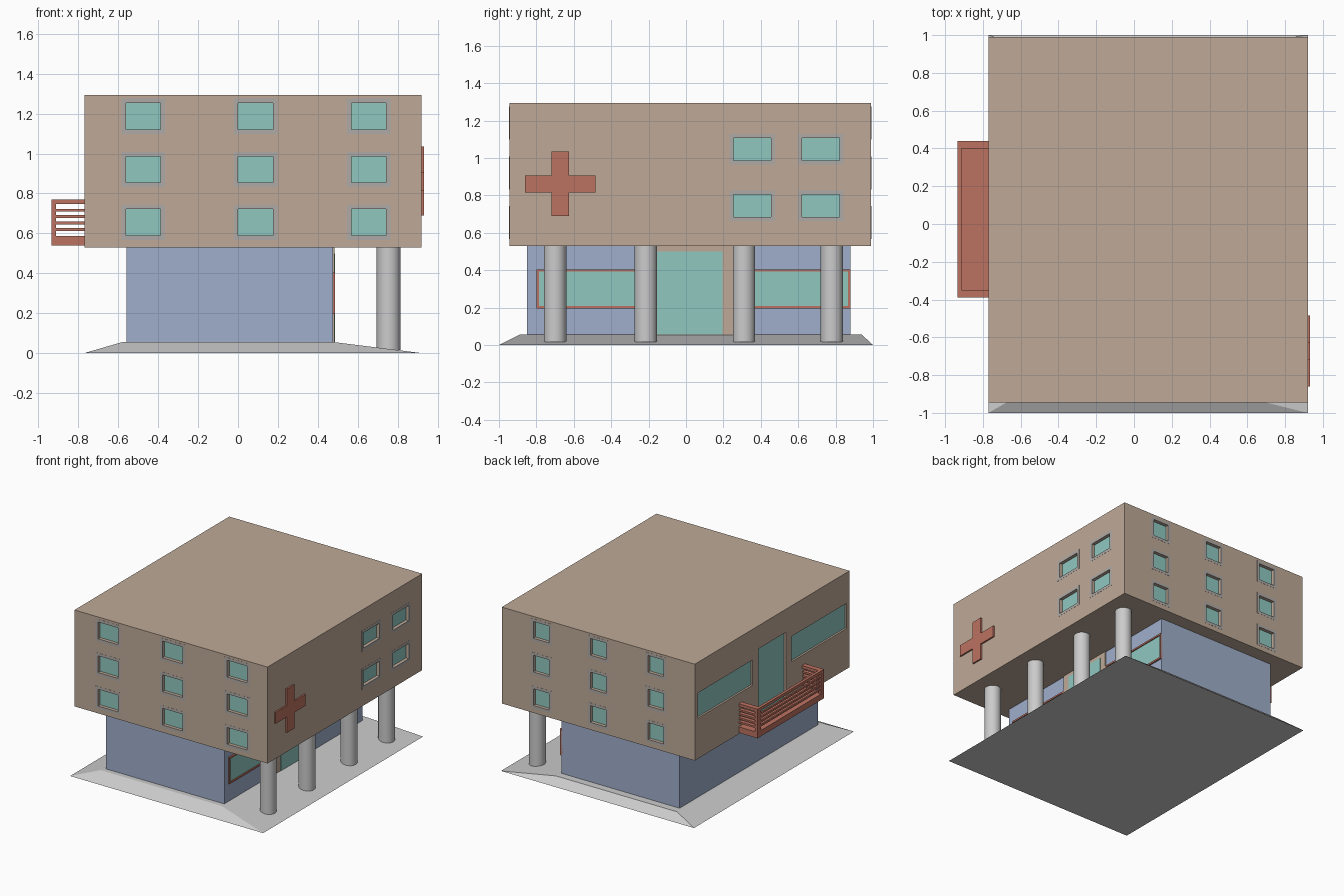
import bpy, bmesh
from mathutils import Matrix, Vector

if "Cube" in bpy.data.objects:
    bpy.data.objects.remove(bpy.data.objects["Cube"])


def material(name, rgb):
    m = bpy.data.materials.new(name)
    m.diffuse_color = (*rgb, 1)
    m.use_nodes = True
    m.node_tree.nodes["Principled BSDF"].inputs["Base Color"].default_value = m.diffuse_color
    return m


TAN = material("tan_wall", (0.52, 0.40, 0.31))
RED = material("red_trim", (0.50, 0.17, 0.12))
BLUE = material("blue_wall", (0.35, 0.43, 0.60))
GLASS = material("glass", (0.28, 0.58, 0.53))
HALO = material("window_surround", (0.43, 0.40, 0.38))


def boxes(name, spans, mat=None):
    """One object made of boxes given as (x0, x1, y0, y1, z0, z1)."""
    bm = bmesh.new()
    for s in spans:
        lo, hi = Vector(s[0::2]), Vector(s[1::2])
        m = Matrix.Translation((lo + hi) / 2) @ Matrix.Diagonal((*(hi - lo), 1))
        bmesh.ops.create_cube(bm, size=1, matrix=m)
    me = bpy.data.meshes.new(name)
    bm.to_mesh(me)
    bm.free()
    ob = bpy.data.objects.new(name, me)
    bpy.context.collection.objects.link(ob)
    if mat:
        me.materials.append(mat)
    return ob


def cut(ob, cutter):
    bpy.context.view_layer.objects.active = ob
    mod = ob.modifiers.new("cut", 'BOOLEAN')
    mod.operation = 'DIFFERENCE'
    mod.solver = 'EXACT'
    mod.object = cutter
    bpy.ops.object.modifier_apply(modifier=mod.name)
    bpy.data.objects.remove(cutter)


X0, X1, Y0, Y1 = -0.77, 0.92, -0.945, 0.99   # upper storey walls
WALLS = {"front": (1, Y0, -1), "back": (1, Y1, 1), "left": (0, X0, -1), "right": (0, X1, 1)}


def on_wall(side, u0, u1, z0, z1, inner, outer):
    """Box on a wall, reaching from offset inner to offset outer along its normal."""
    axis, pos, sign = WALLS[side]
    d0, d1 = sorted((pos + sign * inner, pos + sign * outer))
    return (d0, d1, u0, u1, z0, z1) if axis == 0 else (u0, u1, d0, d1, z0, z1)


# Sloped base: a box whose top is drawn in
base = boxes("base_slab", [(X0, X1, -1, 1, 0, 0.055)])
for v in base.data.vertices:
    if v.co.z > 0.03:
        v.co.x = -0.58 if v.co.x < 0 else 0.48
        v.co.y = -0.89 if v.co.y < 0 else 0.94

# Ground floor with its entrance
FX = 0.475
boxes("ground_floor", [(-0.56, FX, -0.85, 0.88, 0.01, 0.535)], BLUE)
boxes("door_frame", [(FX - 0.01, FX + 0.008, -0.22, 0.25, 0.05, 0.53)], TAN)
boxes("entrance_door", [(FX, FX + 0.012, -0.16, 0.195, 0.055, 0.50)], GLASS)
for name, a, b in (("south", -0.80, -0.22), ("north", 0.25, 0.88)):
    z0, z1, t, x0, x1 = 0.195, 0.405, 0.013, FX - 0.01, FX + 0.012
    boxes("shop_window_frame_" + name, [
        (x0, x1, a, b, z0, z0 + t), (x0, x1, a, b, z1 - t, z1),
        (x0, x1, a, a + t, z0 + t, z1 - t), (x0, x1, b - t, b, z0 + t, z1 - t)], RED)
    boxes("shop_window_glass_" + name, [(x0, FX + 0.004, a + t, b - t, z0 + t, z1 - t)], GLASS)

# Columns under the overhang
for i, y in enumerate((-0.70, -0.215, 0.31, 0.78)):
    bpy.ops.mesh.primitive_cylinder_add(vertices=32, radius=0.06, depth=0.52,
                                        location=(0.755, y, 0.275))
    col = bpy.context.object
    col.name = f"column_{i + 1}"
    bpy.ops.object.shade_smooth_by_angle()
    col.select_set(False)

# Windows of the upper storeys: (wall, u0, u1, z0, z1)
wins = []
for z in (0.655, 0.92, 1.187):
    wins += [("front", x - 0.087, x + 0.087, z - 0.066, z + 0.066) for x in (-0.475, 0.088, 0.655)]
    wins += [("back", x - 0.068, x + 0.068, z - 0.066, z + 0.066) for x in (-0.43, 0.075, 0.575)]
for z in (0.745, 1.046):
    wins += [("right", y - 0.1, y + 0.1, z - 0.06, z + 0.06) for y in (0.355, 0.72)]
large = [("left", 0.265, 0.95, 0.85, 1.05), ("left", -0.91, -0.22, 0.85, 1.05),
         ("left", -0.15, 0.19, 0.585, 1.11)]

# Upper block with recesses, panes and flush surrounds
upper = boxes("upper_floors", [(X0, X1, Y0, Y1, 0.53, 1.293)], TAN)
cut(upper, boxes("recess_cutter", [on_wall(*w, -0.03, 0.05) for w in wins + large]))
boxes("window_glass", [on_wall(*w, -0.04, -0.025) for w in wins], GLASS)
boxes("balcony_door_and_windows", [on_wall(*w, -0.04, -0.015) for w in large], GLASS)
surrounds = []
for s, a, b, c, d in wins:
    t = 0.022
    surrounds += [on_wall(s, *r, -0.005, 0.001) for r in (
        (a - t, b + t, c - t, c), (a - t, b + t, d, d + t), (a - t, a, c, d), (b, b + t, c, d))]
boxes("window_surrounds", surrounds, HALO)

# Cross sign: upright bar plus two arms
boxes("cross_sign", [(X1 - 0.005, 0.932, -0.718, -0.625, 0.69, 1.035),
                     (X1 - 0.005, 0.932, -0.86, -0.718, 0.815, 0.905),
                     (X1 - 0.005, 0.932, -0.625, -0.485, 0.815, 0.905)], RED)

# Balcony: floor, corner posts and horizontal rails on three sides
BX, BY0, BY1 = -0.935, -0.39, 0.44
boxes("balcony_floor", [(BX, X0, BY0, BY1, 0.54, 0.587)], RED)
posts, rails = [], []
for y in (BY0, BY1 - 0.04):
    posts.append((BX, BX + 0.022, y, y + 0.04, 0.587, 0.747))
levels = [(0.747, 0.77)] + [(z - 0.007, z + 0.007) for z in (0.62, 0.652, 0.684, 0.716)]
for i, (z0, z1) in enumerate(levels):
    g = 0 if i == 0 else 0.005
    rails += [(BX + g, BX + 0.022 - g, BY0 + 0.04, BY1 - 0.04, z0, z1),
              (BX + g, X0, BY0 + g, BY0 + 0.04 - g, z0, z1),
              (BX + g, X0, BY1 - 0.04 + g, BY1 - g, z0, z1)]
boxes("balcony_posts", posts, RED)
boxes("balcony_rails", rails, RED)
